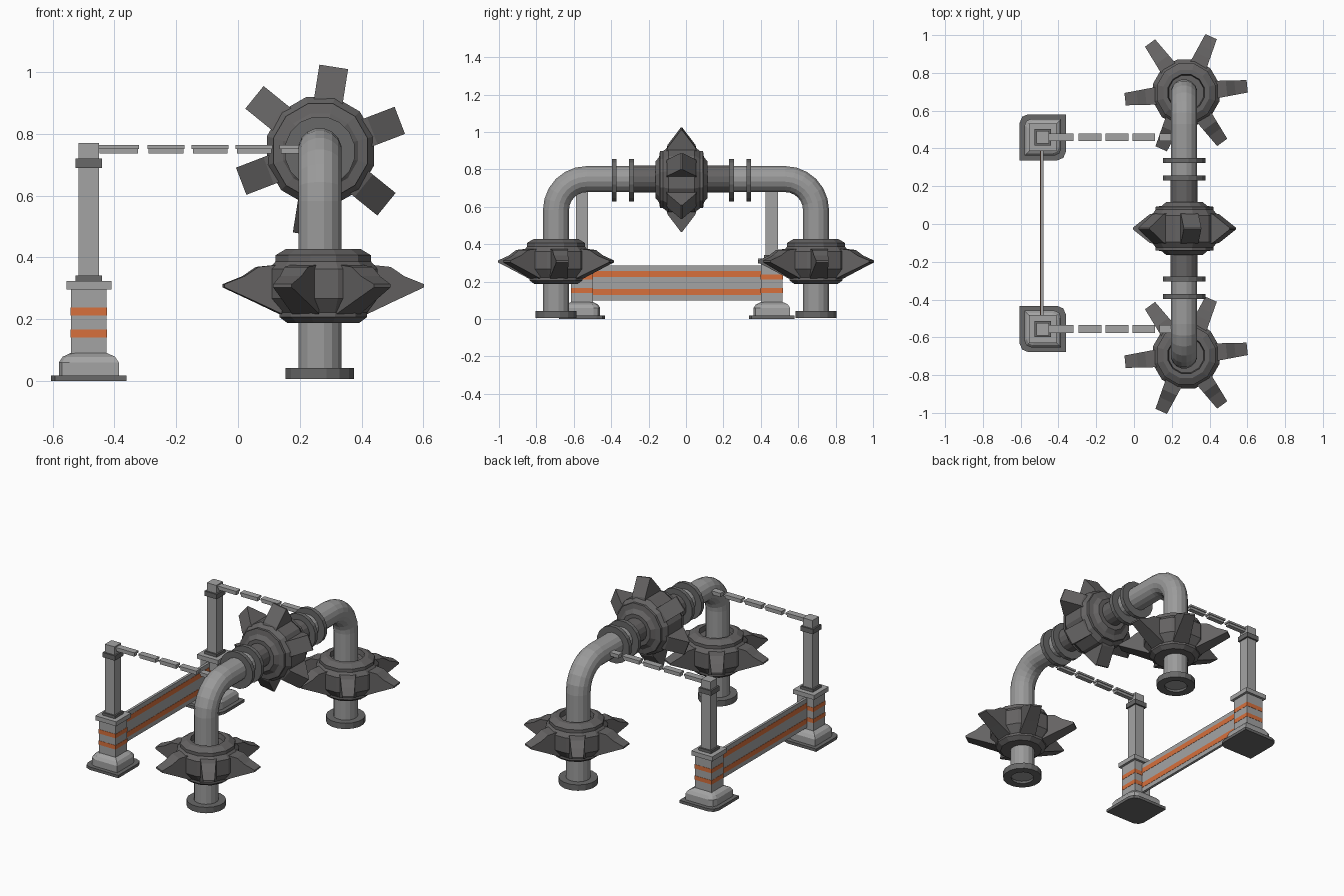
import bpy, bmesh, math
from mathutils import Matrix, Vector

if "Cube" in bpy.data.objects:
    bpy.data.objects.remove(bpy.data.objects["Cube"])


def material(name, r, g, b):
    m = bpy.data.materials.new(name)
    m.diffuse_color = (r, g, b, 1)
    m.use_nodes = True
    m.node_tree.nodes["Principled BSDF"].inputs["Base Color"].default_value = m.diffuse_color
    return m


PIPE = material("pipe_grey", 0.33, 0.33, 0.33)
POST = material("post_grey", 0.37, 0.37, 0.37)
DARK = material("dark_steel", 0.13, 0.125, 0.125)
TRIM = material("trim_grey", 0.14, 0.14, 0.14)
ORANGE = material("orange_stripe", 0.68, 0.16, 0.045)


def finish(name, bm, mat, matrix=None):
    bmesh.ops.recalc_face_normals(bm, faces=bm.faces)
    me = bpy.data.meshes.new(name)
    if matrix is not None:
        bm.transform(matrix)
    bm.to_mesh(me)
    bm.free()
    me.materials.append(mat)
    ob = bpy.data.objects.new(name, me)
    bpy.context.collection.objects.link(ob)
    return ob


def skin(bm, rings, cap=True, loop=False):
    """Join equal-sized rings of points with quads."""
    rows = [[bm.verts.new(p) for p in ring] for ring in rings]
    n = len(rows[0])
    pairs = list(zip(rows, rows[1:])) + ([(rows[-1], rows[0])] if loop else [])
    for a, b in pairs:
        for i in range(n):
            j = (i + 1) % n
            bm.faces.new((a[i], a[j], b[j], b[i]))
    if cap and not loop:
        bm.faces.new(rows[0][::-1])
        bm.faces.new(rows[-1])


def lathe(bm, profile, sides):
    """Closed ring-shaped body turned about local z."""
    rings = []
    for r, h in profile:
        rings.append([(r * math.cos(t), r * math.sin(t), h) for t in
                      (2 * math.pi * (i + 0.5) / sides for i in range(sides))])
    skin(bm, rings, loop=True)


def box(name, x, y, z, mat):
    bm = bmesh.new()
    bmesh.ops.create_cube(bm, size=1)
    size = [b - a for a, b in (x, y, z)]
    mid = [(a + b) / 2 for a, b in (x, y, z)]
    return finish(name, bm, mat, Matrix.Translation(mid) @ Matrix.Diagonal((*size, 1)))


def ring(name, outer, inner, h, mat, matrix, sides=16):
    bm = bmesh.new()
    lathe(bm, [(inner, -h / 2), (outer, -h / 2), (outer, h / 2), (inner, h / 2)], sides)
    return finish(name, bm, mat, matrix)


def gear(name, body, blade, tip_w, base_w, start, matrix):
    """Twelve-sided hub with six blades; blade outline is (radius, height)."""
    bm = bmesh.new()
    lathe(bm, body, 12)
    rmin, rmax = min(p[0] for p in blade), max(p[0] for p in blade)
    for k in range(6):
        rot = Matrix.Rotation(math.radians(start + 60 * k), 3, 'Z')
        sides = []
        for s in (-1, 1):
            pts = []
            for r, h in blade:
                w = base_w + (tip_w - base_w) * (r - rmin) / (rmax - rmin)
                pts.append(rot @ Vector((r, s * w, h)))
            sides.append(pts)
        skin(bm, sides)
    return finish(name, bm, DARK, matrix)


PX, PZ, LEG = 0.265, 0.748, 0.695
MID = -0.024
R = 0.071

# Arched pipe: two legs joined by bends and a level run
bend = 0.165
path = [(-LEG, 0.02, 90)]
for i in range(7):
    a = math.radians(15 * i)
    path.append((-LEG + bend - bend * math.cos(a), PZ - bend + bend * math.sin(a), 90 - 15 * i))
path += [(-y, z, -t) for y, z, t in reversed(path)]
rings = []
for y, z, t in path:
    t = math.radians(t)
    normal = Vector((0, -math.sin(t), math.cos(t)))
    centre = Vector((PX, y, z))
    rings.append([centre + R * (math.cos(u) * Vector((1, 0, 0)) + math.sin(u) * normal)
                  for u in (2 * math.pi * (i + 0.5) / 16 for i in range(16))])
bm = bmesh.new()
skin(bm, rings)
finish("arched_pipe", bm, PIPE)

along_y = Matrix.Rotation(math.radians(90), 4, 'X')

# Collar rings and dark sleeves beside the upper gear
for s in (-1, 1):
    for d in (0.267, 0.36):
        ring("pipe_collar", 0.115, 0.06, 0.025, TRIM,
             Matrix.Translation((PX, MID + s * d, 0.742)) @ along_y)
    ring("pipe_sleeve", R + 0.002, 0.06, 0.16, DARK,
         Matrix.Translation((PX, MID + s * 0.19, PZ)) @ along_y)

# Lower gears and foot flanges on both legs
low_body = [(0.06, 0.09), (0.095, 0.09), (0.10, 0.12), (0.125, 0.12), (0.16, 0.10),
            (0.16, 0.08), (0.182, 0.055), (0.182, -0.04), (0.147, -0.085),
            (0.147, -0.10), (0.12, -0.12), (0.06, -0.12)]
low_blade = [(0.14, 0.07), (0.215, 0.062), (0.26, 0.032), (0.325, 0.006),
             (0.325, -0.004), (0.225, -0.05), (0.14, -0.09)]
for s in (-1, 1):
    gear("leg_gear", low_body, low_blade, 0.033, 0.048, 6,
         Matrix.Translation((0.276, s * LEG, 0.307)))
    ring("foot_flange", 0.113, 0.066, 0.037, TRIM,
         Matrix.Translation((PX, s * LEG, 0.024)))

# Upper gear, turned to face along the level run
top_body = [(0.06, 0.14), (0.10, 0.14), (0.125, 0.12), (0.158, 0.115), (0.158, 0.10), (0.18, 0.07)]
top_body += [(r, -h) for r, h in reversed(top_body)]
top_blade = [(0.14, 0.085), (0.18, 0.075), (0.275, 0.004),
             (0.275, -0.004), (0.18, -0.075), (0.14, -0.085)]
gear("upper_gear", top_body, top_blade, 0.047, 0.047, 21,
     Matrix.Translation((PX + 0.002, MID, 0.745)) @ along_y)


# Posts with a stepped foot, striped block, collar, slim shaft and cap
CX = -0.483


def foot(name, cy, flip, levels, mat):
    """Stack of square outlines with two opposite corners cut: (half, z)."""
    rows = []
    for h, z in levels:
        c = h * 0.36
        pts = [(-h, -h), (h - c, -h), (h - c * 0.3, -h + c * 0.3), (h, -h + c),
               (h, h), (-h + c, h), (-h + c * 0.3, h - c * 0.3), (-h, h - c)]
        rows.append([(CX + x, cy + flip * y, z) for x, y in pts])
    bm = bmesh.new()
    skin(bm, rows)
    finish(name, bm, mat)


def column(name, cy, half, z0, z1, mat):
    box(name, (CX - half, CX + half), (cy - half, cy + half), (z0, z1), mat)


for cy, flip in ((-0.556, -1), (0.459, 1)):
    foot("post_base", cy, flip, [(0.122, 0.0), (0.122, 0.018)], TRIM)
    foot("post_step", cy, flip, [(0.097, 0.018), (0.097, 0.06), (0.085, 0.078), (0.06, 0.09)], POST)
    column("post_block", cy, 0.058, 0.085, 0.297, POST)
    for z in (0.14, 0.211):
        column("post_stripe", cy, 0.0595, z, z + 0.026, ORANGE)
    column("post_collar", cy, 0.073, 0.296, 0.324, POST)
    column("shaft_foot", cy, 0.043, 0.324, 0.341, TRIM)
    column("post_shaft", cy, 0.033, 0.341, 0.771, POST)
    column("shaft_band", cy, 0.043, 0.69, 0.72, TRIM)

    # Row of separate bar links from post to pipe
    for x0, x1 in ((-0.452, -0.32), (-0.293, -0.173), (-0.15, -0.03), (-0.008, 0.112), (0.135, 0.25)):
        box("link_plate", (x0, x1), (cy - 0.02, cy + 0.02), (0.751, 0.763), POST)
        box("link_bar", (x0 + 0.004, x1 - 0.004), (cy - 0.014, cy + 0.014), (0.736, 0.751), POST)

# Barrier panel between the posts, striped on both faces
box("barrier_panel", (-0.496, -0.48), (-0.51, 0.41), (0.10, 0.285), POST)
for z in (0.128, 0.225):
    box("barrier_stripe", (-0.4975, -0.4785), (-0.505, 0.405), (z, z + 0.032), ORANGE)
